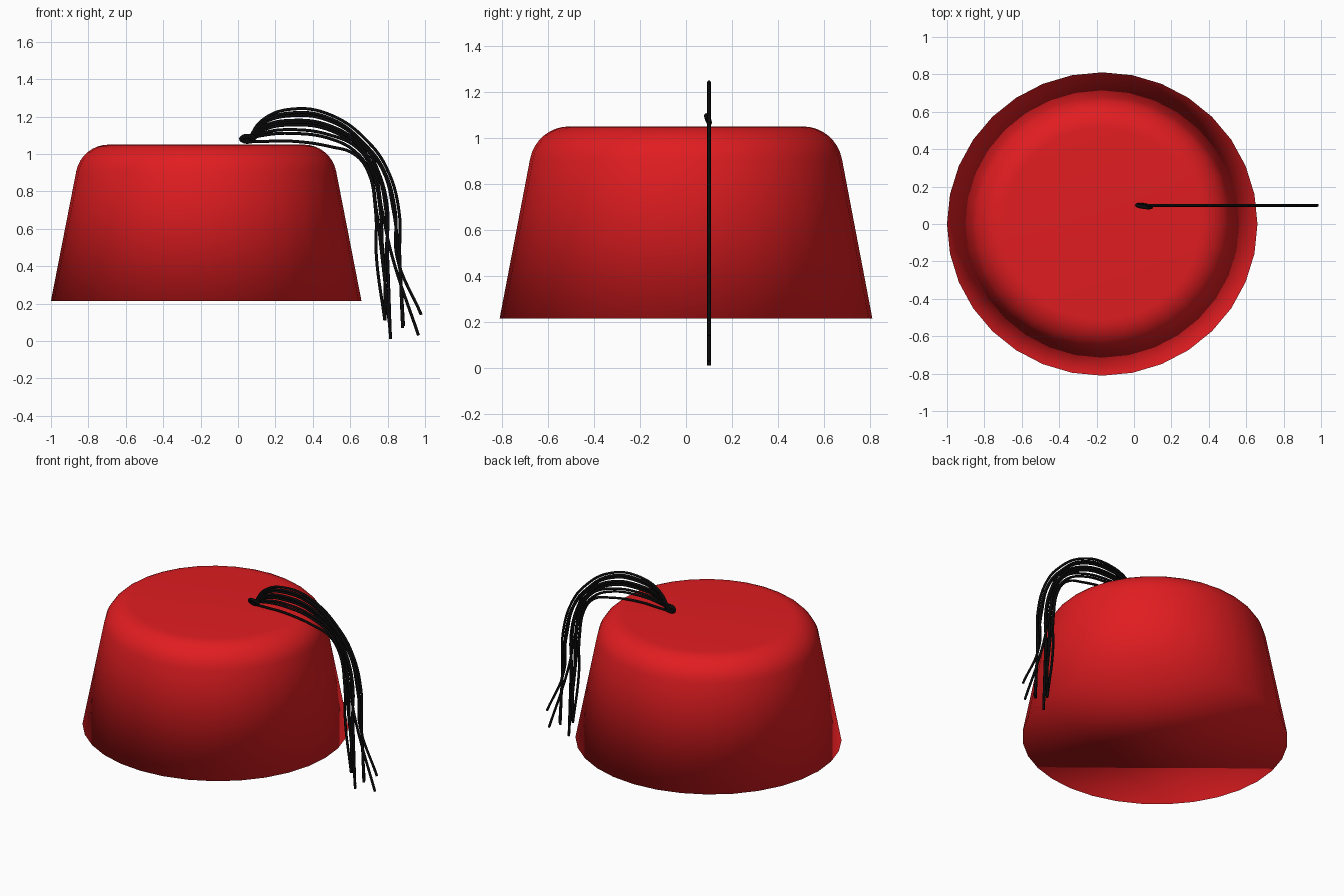
import bpy, bmesh, math

if "Cube" in bpy.data.objects:
    bpy.data.objects.remove(bpy.data.objects["Cube"])

def material(name, rgb):
    m = bpy.data.materials.new(name)
    m.diffuse_color = (*rgb, 1)
    m.use_nodes = True
    m.node_tree.nodes["Principled BSDF"].inputs["Base Color"].default_value = m.diffuse_color
    return m

red = material("red_felt", (0.75, 0.012, 0.015))
black = material("black_thread", (0.003, 0.003, 0.003))

# Hat body: tapered drum with a rounded top edge, closed top and bottom
CX, SQUASH, SIDES = -0.17, 0.977, 32
base, corner, d, steps = (0.83, 0.215), (0.667, 1.05), 0.145, 8
length = math.dist(base, corner)
a = tuple(c + (b - c) * d / length for b, c in zip(base, corner))
flat = (corner[0] - d, corner[1])
phi = math.atan2(corner[1] - base[1], base[0] - corner[0])
rad = d * math.tan((math.pi - phi) / 2)
centre = (flat[0], flat[1] - rad)
start = math.atan2(a[1] - centre[1], a[0] - centre[0])
profile = [base]
for i in range(steps + 1):
    t = start + (math.pi / 2 - start) * i / steps
    profile.append((centre[0] + rad * math.cos(t), centre[1] + rad * math.sin(t)))

bm = bmesh.new()
rings = []
for r, z in profile:
    rings.append([bm.verts.new((CX + r * math.cos(2 * math.pi * k / SIDES),
                                SQUASH * r * math.sin(2 * math.pi * k / SIDES), z))
                  for k in range(SIDES)])
for lo, hi in zip(rings, rings[1:]):
    for k in range(SIDES):
        n = (k + 1) % SIDES
        bm.faces.new((lo[k], lo[n], hi[n], hi[k]))
bm.faces.new(rings[-1])
bm.faces.new(rings[0][::-1])
for f in bm.faces:
    f.smooth = True
mesh = bpy.data.meshes.new("hat_body")
bm.to_mesh(mesh)
bm.free()
mesh.materials.append(red)
bpy.context.collection.objects.link(bpy.data.objects.new("hat_body", mesh))

def thread(name, pts, radius=0.008):
    cu = bpy.data.curves.new(name, 'CURVE')
    cu.dimensions = '3D'
    cu.bevel_depth = radius
    cu.bevel_resolution = 2
    cu.resolution_u = 8
    cu.use_fill_caps = True
    sp = cu.splines.new('BEZIER')
    sp.bezier_points.add(len(pts) - 1)
    for bp, p in zip(sp.bezier_points, pts):
        bp.co = p
        bp.handle_left_type = bp.handle_right_type = 'AUTO'
    cu.materials.append(black)
    ob = bpy.data.objects.new(name, cu)
    bpy.context.collection.objects.link(ob)
    return ob

# Tassel strands: peak z, shoulder (x, z), x at z 0.70, x at z 0.45, end (x, z)
Y = 0.1
strands = [
    (1.240, 0.70, 1.06, 0.86, 0.865, 0.885, 0.08),
    (1.220, 0.68, 1.05, 0.84, 0.850, 0.980, 0.14),
    (1.205, 0.66, 1.06, 0.80, 0.790, 0.785, 0.11),
    (1.180, 0.68, 1.03, 0.83, 0.860, 0.880, 0.07),
    (1.170, 0.66, 1.03, 0.77, 0.825, 0.965, 0.03),
    (1.155, 0.65, 1.02, 0.79, 0.800, 0.815, 0.01),
    (1.130, 0.64, 1.03, 0.76, 0.775, 0.805, 0.12),
    (1.110, 0.63, 1.01, 0.74, 0.770, 0.815, 0.04),
    (1.068, 0.62, 1.00, 0.735, 0.740, 0.785, 0.11),
]
for i, (pk, sx, sz, x7, x4, ex, ez) in enumerate(strands):
    z0 = 1.065 + 0.004 * (i % 4)
    rise = pk - z0
    pts = [(0.05, Y, z0), (0.13, Y, z0 + 0.66 * rise), (0.29, Y, pk),
           (0.50, Y, pk - 0.03 - 0.02 * rise), (sx, Y, sz),
           (sx + 0.62 * (x7 - sx), Y, 0.915), (x7, Y, 0.70), (x4, Y, 0.45), (ex, Y, ez)]
    thread(f"tassel_strand_{i + 1}", pts)

# Tassel knot: a flat spiral of thread, leaning slightly
knot = []
for i in range(25):
    t = i / 24
    ang = t * 6 * math.pi
    s = 1 - 0.7 * t
    dx, dz = 0.043 * s * math.cos(ang), 0.02 * s * math.sin(ang)
    knot.append((0.053 + dx, 0.096 - 0.12 * dx - 0.35 * dz, 1.08 + dz))
thread("tassel_knot", knot, 0.009)
